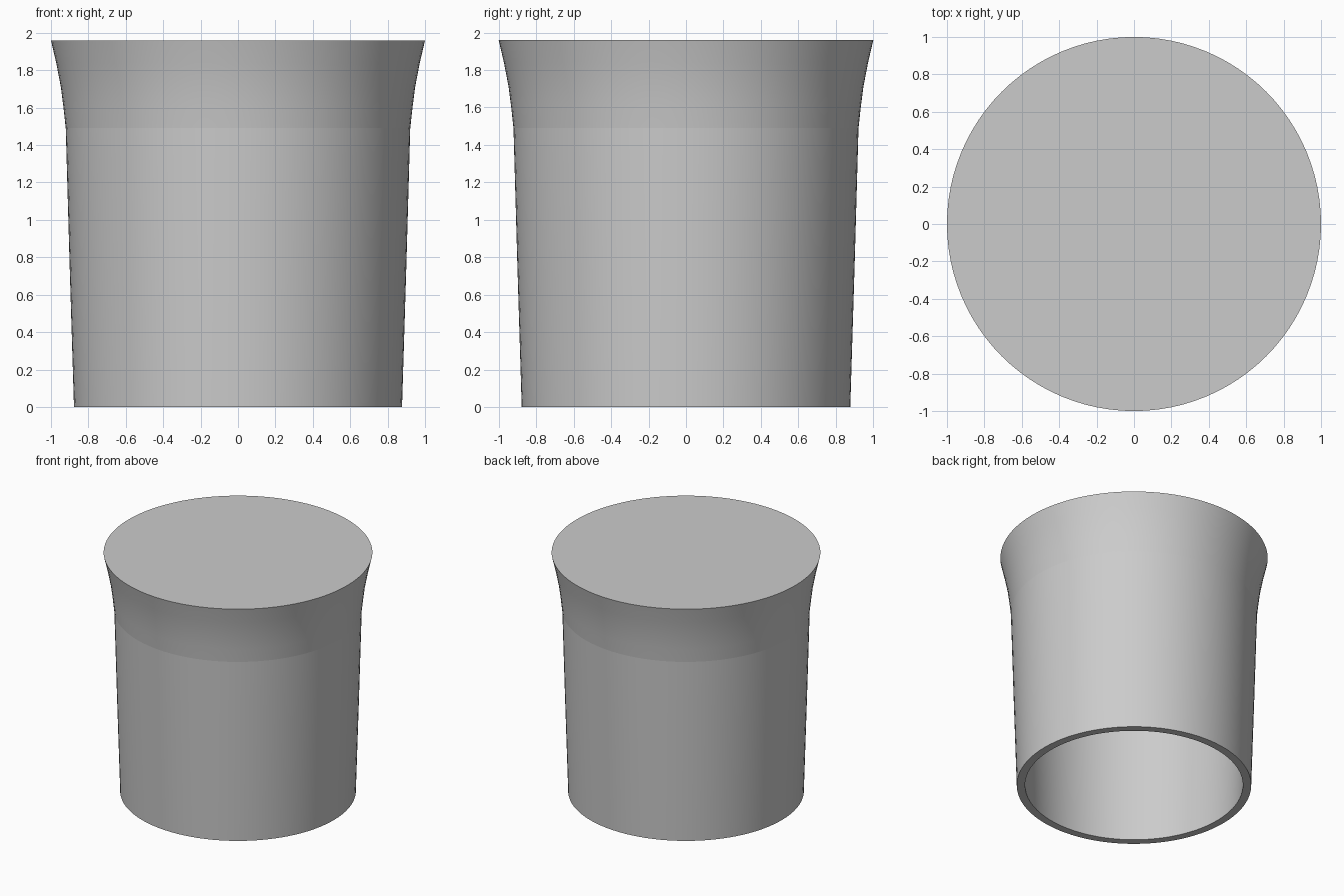
import bpy
import math

cube = bpy.data.objects.get("Cube")
if cube:
    bpy.data.objects.remove(cube, do_unlink=True)

SEGMENTS = 96

grey = bpy.data.materials.new("plain grey")
grey.use_nodes = True
colour = (0.6, 0.6, 0.6, 1)
grey.diffuse_color = colour
grey.node_tree.nodes["Principled BSDF"].inputs["Base Color"].default_value = colour


def lathe(name, profile, closed):
    """Revolve (radius, height) points; an open profile gets flat end caps."""
    n = len(profile)
    verts = [(r * math.cos(a), r * math.sin(a), z)
             for a in (2 * math.pi * i / SEGMENTS for i in range(SEGMENTS))
             for r, z in profile]
    faces = []
    for i in range(SEGMENTS):
        a, b = i * n, (i + 1) % SEGMENTS * n
        for j in range(n if closed else n - 1):
            k = (j + 1) % n
            faces.append((a + j, b + j, b + k, a + k))
    if not closed:
        faces.append([i * n for i in reversed(range(SEGMENTS))])
        faces.append([i * n + n - 1 for i in range(SEGMENTS)])
    mesh = bpy.data.meshes.new(name)
    mesh.from_pydata(verts, [], faces)
    mesh.materials.append(grey)
    obj = bpy.data.objects.new(name, mesh)
    bpy.context.collection.objects.link(obj)
    bpy.ops.object.select_all(action='DESELECT')
    obj.select_set(True)
    bpy.context.view_layer.objects.active = obj
    bpy.ops.object.shade_smooth_by_angle(angle=math.radians(30))
    return obj


# Slightly tapered hollow sleeve, open at the bottom
lathe("hollow_sleeve",
      [(0.815, 0), (0.877, 0), (0.9, 0.75), (0.921, 1.49), (0.86, 1.49)], True)

# Solid flared head with a flat top
lathe("flared_head",
      [(0.921, 1.49), (0.933, 1.6), (0.947, 1.71), (0.972, 1.84), (1.0, 1.96)], False)
